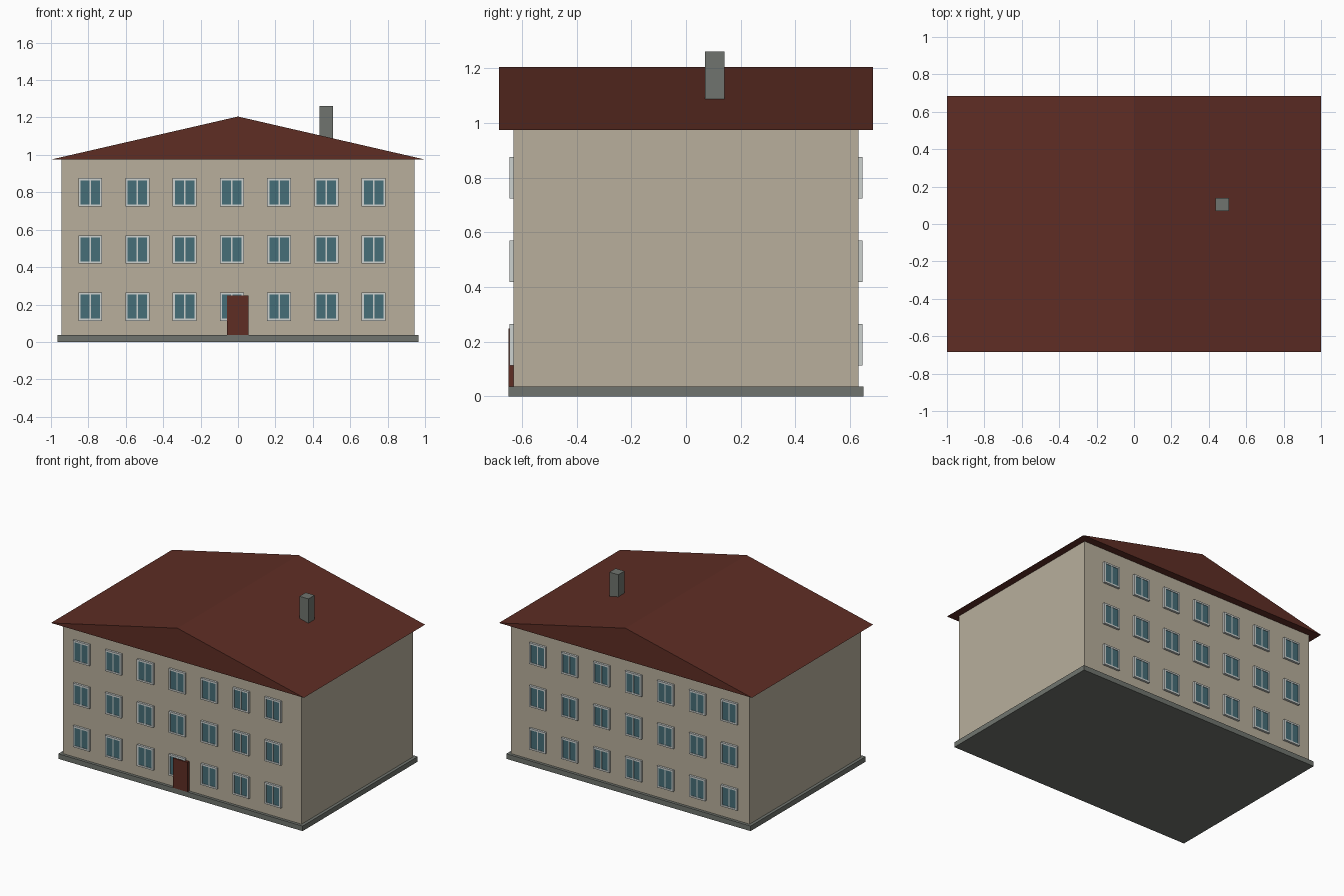
import bpy, bmesh

if "Cube" in bpy.data.objects:
    bpy.data.objects.remove(bpy.data.objects["Cube"])


def material(name, srgb):
    m = bpy.data.materials.new(name)
    lin = [((c / 255 + 0.055) / 1.055) ** 2.4 for c in srgb]
    m.diffuse_color = (*lin, 1)
    m.use_nodes = True
    m.node_tree.nodes["Principled BSDF"].inputs["Base Color"].default_value = m.diffuse_color
    return m


PLASTER = material("beige plaster", (184, 175, 156))
ROOF = material("red brown", (94, 45, 36))
STONE = material("grey stone", (112, 116, 110))
FRAME = material("pale frame", (205, 210, 208))
GLASS = material("teal glass", (70, 110, 120))


def finish(name, bm, mat):
    bmesh.ops.recalc_face_normals(bm, faces=bm.faces)
    mesh = bpy.data.meshes.new(name)
    bm.to_mesh(mesh)
    bm.free()
    mesh.materials.append(mat)
    ob = bpy.data.objects.new(name, mesh)
    bpy.context.collection.objects.link(ob)
    return ob


def add_box(bm, x0, x1, y0, y1, z0, z1):
    vs = bmesh.ops.create_cube(bm, size=1)["verts"]
    for v in vs:
        v.co.x = x1 if v.co.x > 0 else x0
        v.co.y = y1 if v.co.y > 0 else y0
        v.co.z = z1 if v.co.z > 0 else z0


def box(name, mat, *dims):
    bm = bmesh.new()
    add_box(bm, *dims)
    return finish(name, bm, mat)


# Plinth, walls, chimney and door
box("plinth", STONE, -0.966, 0.966, -0.65, 0.65, 0, 0.036)
box("walls", PLASTER, -0.944, 0.944, -0.63, 0.63, 0.036, 0.975)
box("chimney", STONE, 0.437, 0.508, 0.07, 0.14, 1.0, 1.262)
box("front_door", ROOF, -0.06, 0.056, -0.65, -0.63, 0.036, 0.248)

# Gabled roof: triangle extruded from front to back
bm = bmesh.new()
tri = [bm.verts.new((x, -0.684, z)) for x, z in ((-1, 0.975), (1, 0.975), (0, 1.205))]
face = bm.faces.new(tri)
out = bmesh.ops.extrude_face_region(bm, geom=[face], use_keep_orig=True)
for v in out["geom"]:
    if isinstance(v, bmesh.types.BMVert):
        v.co.y = 0.684
finish("roof", bm, ROOF)

# Windows: seven columns, three floors, on the front and back walls
W, H, B = 0.064, 0.076, 0.012
for side, label in ((-1, "front"), (1, "back")):
    frames, panes = bmesh.new(), bmesh.new()

    def part(bm, x0, x1, z0, z1, depth):
        y0, y1 = sorted((side * 0.625, side * depth))
        add_box(bm, x0, x1, y0, y1, z0, z1)

    for col in range(7):
        x = -0.79 + 0.2525 * col
        for z in (0.189, 0.494, 0.80):
            part(panes, x - W + B, x + W - B, z - H + B, z + H - B, 0.642)
            part(frames, x - W, x - W + B, z - H, z + H, 0.645)
            part(frames, x + W - B, x + W, z - H, z + H, 0.645)
            part(frames, x - W + B, x + W - B, z - H, z - H + B, 0.645)
            part(frames, x - W + B, x + W - B, z + H - B, z + H, 0.645)
            part(frames, x - 0.004, x + 0.004, z - H + B, z + H - B, 0.644)
    finish(label + "_window_frames", frames, FRAME)
    finish(label + "_window_panes", panes, GLASS)
